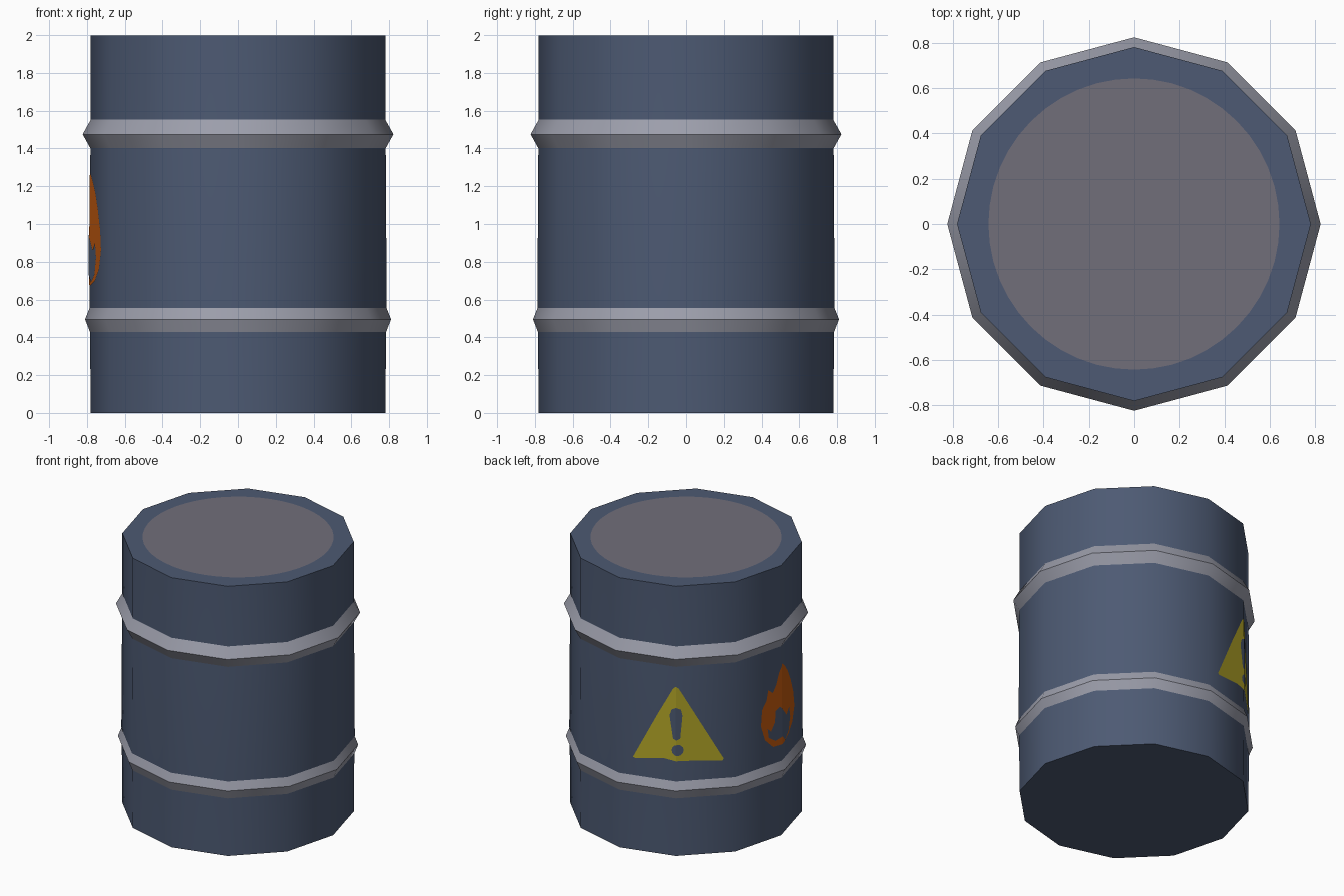
import bpy, bmesh, math

if "Cube" in bpy.data.objects:
    bpy.data.objects.remove(bpy.data.objects["Cube"])

SIDES = 12
FACE_W = 2 * 0.785 * math.sin(math.pi / SIDES)


def material(name, rgb):
    m = bpy.data.materials.new(name)
    lin = [(c / 255 / 12.92 if c < 10 else ((c / 255 + 0.055) / 1.055) ** 2.4) for c in rgb]
    m.diffuse_color = (*lin, 1)
    m.use_nodes = True
    m.node_tree.nodes["Principled BSDF"].inputs["Base Color"].default_value = m.diffuse_color
    return m


BLUE = material("barrel_blue", (77, 90, 115))
STEEL = material("ring_grey", (156, 158, 171))
LID = material("lid_grey", (113, 110, 122))
YELLOW = material("warning_yellow", (182, 168, 40))
ORANGE = material("flame_orange", (196, 90, 15))


def finish(bm, name, mat, smooth=None):
    me = bpy.data.meshes.new(name)
    bm.to_mesh(me)
    bm.free()
    ob = bpy.data.objects.new(name, me)
    bpy.context.collection.objects.link(ob)
    me.materials.append(mat)
    if smooth:
        bpy.ops.object.select_all(action='DESELECT')
        ob.select_set(True)
        bpy.context.view_layer.objects.active = ob
        bpy.ops.object.shade_smooth_by_angle(angle=math.radians(smooth))
    return ob


def lathe(name, profile, mat, sides=SIDES, caps=False, smooth=None):
    """Revolve (radius, z) points, listed from bottom to top."""
    bm = bmesh.new()
    rings = []
    for r, z in profile:
        rings.append([bm.verts.new((r * math.cos(2 * math.pi * i / sides),
                                    r * math.sin(2 * math.pi * i / sides), z))
                      for i in range(sides)])
    for lo, hi in zip(rings, rings[1:]):
        for i in range(sides):
            j = (i + 1) % sides
            bm.faces.new((lo[i], lo[j], hi[j], hi[i]))
    if caps:
        bm.faces.new(rings[0][::-1])
        bm.faces.new(rings[-1])
    return finish(bm, name, mat, smooth)


def decal(name, outline, corner_deg, offset, mat):
    """Wrap a flat (u, z) outline around the barrel corner at corner_deg."""
    bm = bmesh.new()
    bm.faces.new([bm.verts.new((u, 0, z)) for u, z in outline])
    bmesh.ops.triangulate(bm, faces=bm.faces[:])
    bmesh.ops.bisect_plane(bm, geom=bm.verts[:] + bm.edges[:] + bm.faces[:],
                           plane_co=(0, 0, 0), plane_no=(1, 0, 0))
    a = math.radians(corner_deg)
    for v in bm.verts:
        u, z = v.co.x, v.co.z
        b = a + math.copysign(2 * math.pi / SIDES, u)
        t = abs(u) / FACE_W
        r = 0.787 - 0.006 * (z - 0.57) + offset
        v.co = (r * ((1 - t) * math.cos(a) + t * math.cos(b)),
                r * ((1 - t) * math.sin(a) + t * math.sin(b)), z)
    # make every face point away from the barrel axis
    bm.normal_update()
    for f in bm.faces:
        c = f.calc_center_median()
        if f.normal.x * c.x + f.normal.y * c.y < 0:
            f.normal_flip()
    return finish(bm, name, mat)


# Barrel body and round lid
lathe("barrel_body", [(0.78, 0), (0.784, 0.42), (0.787, 0.57), (0.782, 1.4),
                      (0.78, 1.55), (0.78, 1.997)], BLUE, caps=True, smooth=35)
lid = bmesh.new()
bmesh.ops.create_circle(lid, cap_ends=True, segments=48, radius=0.642)
bmesh.ops.translate(lid, verts=lid.verts[:], vec=(0, 0, 2.0))
for f in lid.faces:
    f.normal_update()
    if f.normal.z < 0:
        f.normal_flip()
finish(lid, "lid_disc", LID)

# Reinforcing rings
for name, z, r in (("lower_ring", 0.495, 0.81), ("upper_ring", 1.475, 0.823)):
    lathe(name, [(0.78, z - 0.077), (r, z), (0.78, z + 0.077)], STEEL, smooth=35)

# Warning triangle with exclamation mark
decal("warning_triangle", [(-0.305, 0.69), (-0.29, 0.685), (-0.08, 0.715), (0, 0.705),
                           (0.15, 0.70), (0.315, 0.685), (0.325, 0.70), (0.02, 1.24), (0, 1.255),
                           (-0.02, 1.24), (-0.10, 1.09), (-0.09, 1.02), (-0.125, 1.045)],
      120, 0.003, YELLOW)
decal("exclamation_stroke", [(-0.02, 0.87), (0.005, 0.86), (0.03, 0.87), (0.045, 1.04),
                             (0.035, 1.085), (0.0, 1.10), (-0.03, 1.085), (-0.045, 1.04)],
      120, 0.006, BLUE)
decal("exclamation_dot", [(0.012 + 0.042 * math.cos(i * math.pi / 6),
                           0.785 + 0.042 * math.sin(i * math.pi / 6)) for i in range(12)],
      120, 0.006, BLUE)

# Flame sign with dark inner flame
decal("flame", [(0.01, 1.27), (0.06, 1.23), (0.115, 1.17), (0.17, 1.08), (0.22, 0.97), (0.24, 0.86),
                (0.20, 0.76), (0.12, 0.70), (0.03, 0.675), (-0.08, 0.68), (-0.15, 0.75),
                (-0.185, 0.86), (-0.175, 0.98), (-0.135, 1.04), (-0.12, 1.11), (-0.08, 1.08),
                (-0.05, 1.13), (-0.025, 1.21)], 180, 0.003, ORANGE)
decal("inner_flame", [(-0.06, 0.72), (0.0, 0.735), (0.05, 0.69), (0.12, 0.73), (0.15, 0.82),
                      (0.13, 0.90), (0.08, 0.86), (0.03, 0.91), (-0.02, 0.96), (-0.06, 0.94),
                      (-0.065, 0.86), (-0.10, 0.80), (-0.13, 0.83), (-0.12, 0.76)],
      180, 0.006, BLUE)
